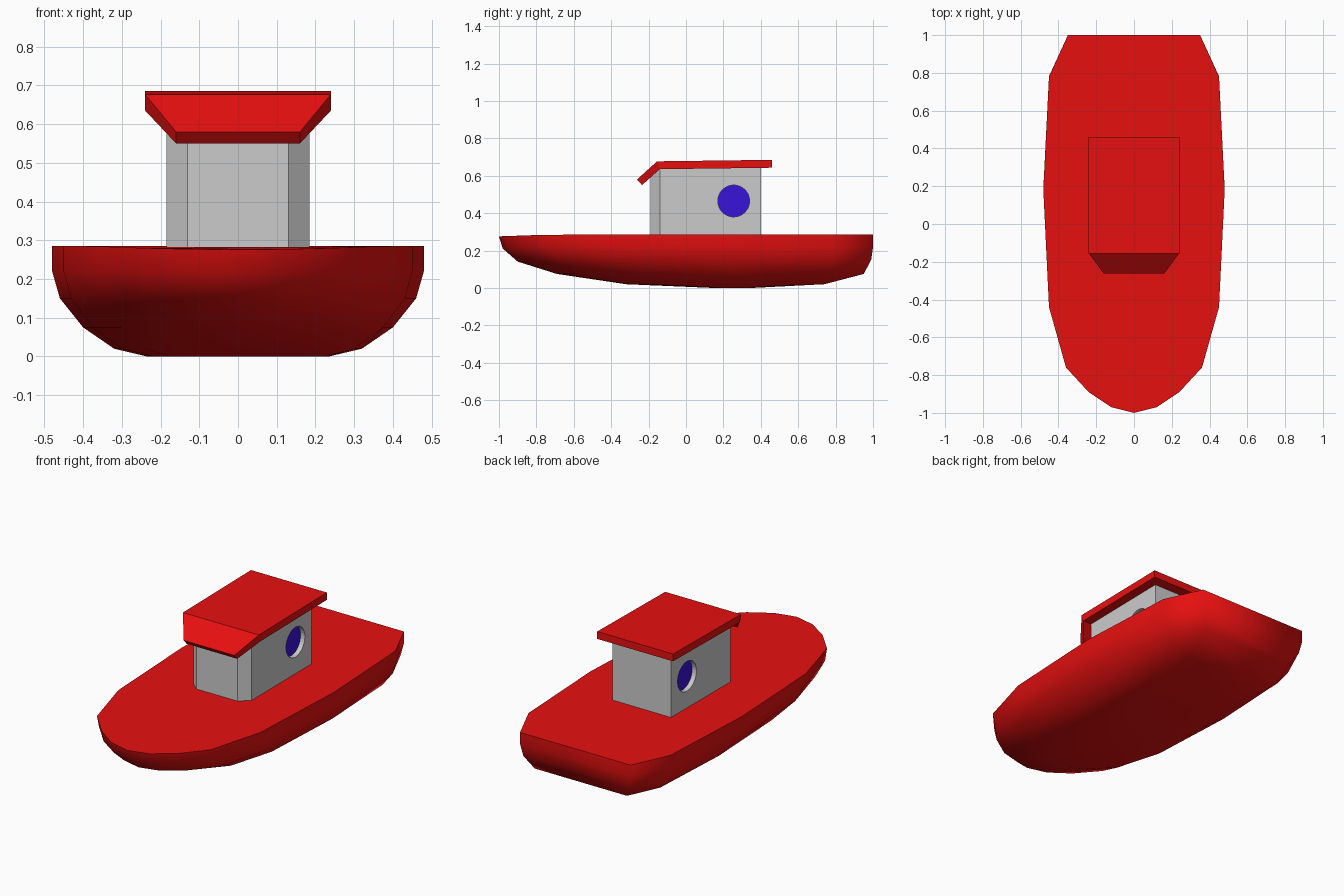
import bpy, bmesh, math

if "Cube" in bpy.data.objects:
    bpy.data.objects.remove(bpy.data.objects["Cube"])


def material(name, color):
    m = bpy.data.materials.new(name)
    m.diffuse_color = color
    m.use_nodes = True
    m.node_tree.nodes["Principled BSDF"].inputs["Base Color"].default_value = m.diffuse_color
    return m


def make_object(name, verts, faces, mat=None):
    me = bpy.data.meshes.new(name)
    me.from_pydata(verts, [], faces)
    bm = bmesh.new()
    bm.from_mesh(me)
    bmesh.ops.recalc_face_normals(bm, faces=bm.faces)
    bm.to_mesh(me)
    bm.free()
    ob = bpy.data.objects.new(name, me)
    bpy.context.collection.objects.link(ob)
    if mat:
        me.materials.append(mat)
    return ob


def loft(name, rings, mat=None):
    # Bridge equal-sized closed rings and cap both ends
    n = len(rings[0])
    faces = [[k * n + i, k * n + (i + 1) % n, (k + 1) * n + (i + 1) % n, (k + 1) * n + i]
             for k in range(len(rings) - 1) for i in range(n)]
    last = (len(rings) - 1) * n
    faces += [list(range(n)), list(range(last, last + n))]
    return make_object(name, [v for r in rings for v in r], faces, mat)


red = material("red", (0.8, 0.005, 0.005, 1))
blue = material("blue", (0.04, 0.006, 0.68, 1))

# Hull: deck outline, shrunk level by level down to the keel
half = [(0.12, -0.97), (0.24, -0.89), (0.36, -0.76), (0.45, -0.44),
        (0.48, 0.18), (0.45, 0.78), (0.35, 1.0)]
outline = [(0, -1.0)] + half + [(-x, y) for x, y in reversed(half)]
levels = [(0.285, 0.48, -1, 1), (0.22, 0.48, -0.98, 1), (0.15, 0.46, -0.90, 0.99),
          (0.075, 0.40, -0.69, 0.95), (0.02, 0.32, -0.32, 0.74), (0.0, 0.235, 0.15, 0.35)]
rings = []
for z, w, y0, y1 in levels:
    ring = []
    for x, y in outline:
        sag = 0.035 * max(0, -y - 0.74) if z > 0.14 else 0
        ring.append((x * w / 0.48, y0 + (y + 1) / 2 * (y1 - y0), z - sag))
    rings.append(ring)
# Keep the widest station of the upper levels in line with the deck
hull = loft("hull", rings, red)
bpy.context.view_layer.objects.active = hull
hull.select_set(True)
bpy.ops.object.shade_smooth_by_angle(angle=math.radians(80))
hull.select_set(False)

# Cabin: box with chamfered front corners, top following the roof
plan = [(-0.13, -0.19, 0.606), (0.13, -0.19, 0.606), (0.185, -0.14, 0.64),
        (0.185, 0.40, 0.648), (-0.185, 0.40, 0.648), (-0.185, -0.14, 0.64)]
cabin = loft("cabin", [[(x, y, 0.275) for x, y, z in plan], plan])

# Round windows: recess cut into each side with a blue pane at the bottom
WY, WZ, WR, DEPTH = 0.255, 0.465, 0.085, 0.03


def circle(x, r):
    return [(x, WY + r * math.cos(a), WZ + r * math.sin(a))
            for a in (2 * math.pi * i / 32 for i in range(32))]


for side, label in ((1, "right"), (-1, "left")):
    inner = side * (0.185 - DEPTH)
    cutter = loft("cutter", [circle(inner, WR), circle(side * 0.25, WR)])
    cutter.hide_render = True
    mod = cabin.modifiers.new("recess", 'BOOLEAN')
    mod.operation = 'DIFFERENCE'
    mod.solver = 'EXACT'
    mod.object = cutter
    bpy.context.view_layer.objects.active = cabin
    bpy.ops.object.modifier_apply(modifier=mod.name)
    bpy.data.objects.remove(cutter)
    loft(label + "_window", [circle(inner - side * 0.005, WR), circle(inner + side * 0.003, WR)], blue)

# Roof: slab with a tapered visor sloping down at the front
stations = [(0.24, 0.46, 0.685, 0.46, 0.643),
            (0.24, -0.155, 0.677, -0.14, 0.635),
            (0.16, -0.262, 0.58, -0.235, 0.55)]
loft("roof", [[(-w, yt, zt), (w, yt, zt), (w, yb, zb), (-w, yb, zb)]
              for w, yt, zt, yb, zb in stations], red)
